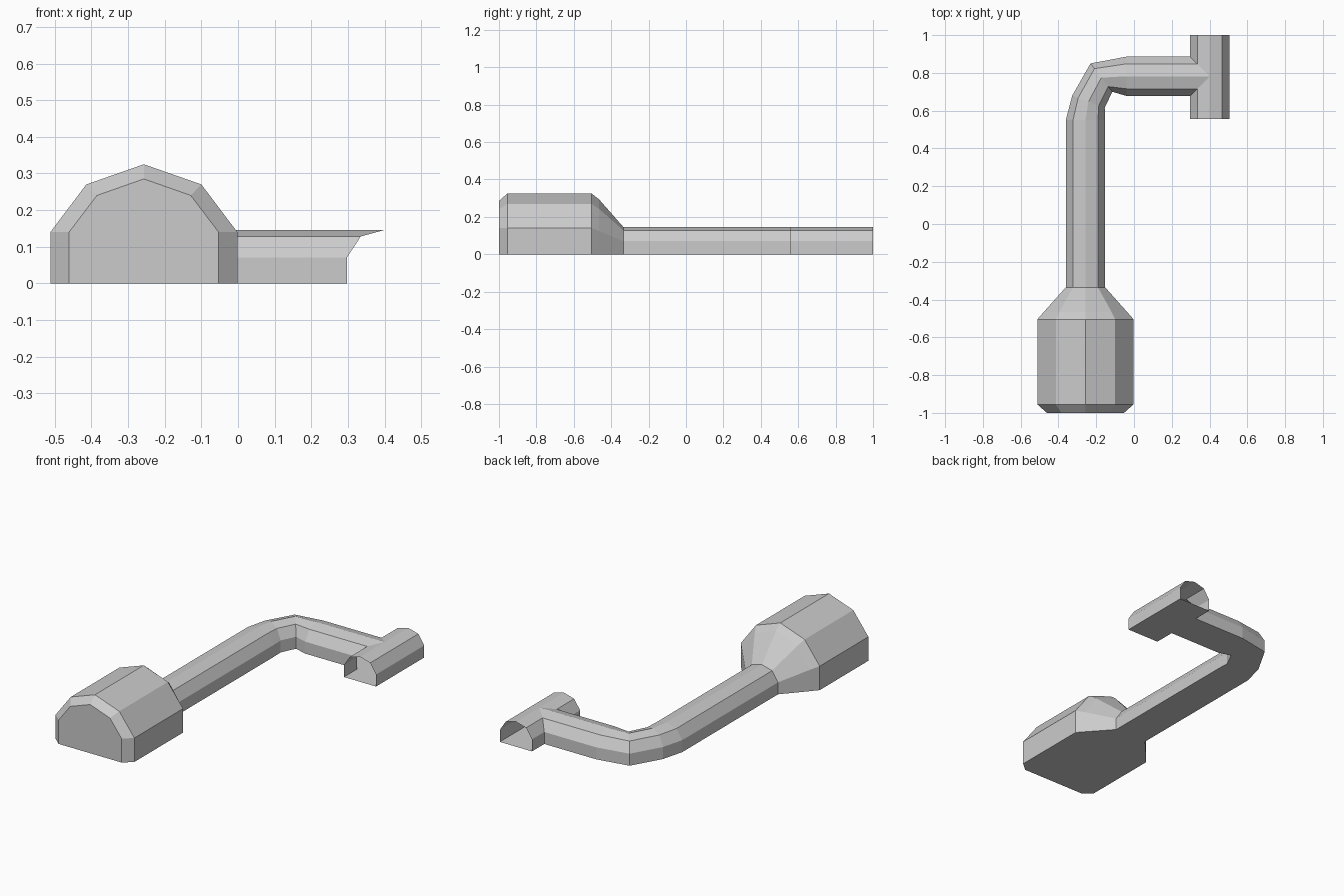
import bpy, bmesh

if "Cube" in bpy.data.objects:
    bpy.data.objects.remove(bpy.data.objects["Cube"])

CX = -0.257          # centre line of grip and long shaft
BX, BY = 0.401, 0.782  # centre of the cross bar

# Half-round profile: (offset from -1 to 1, height)
def arch(half, *steps):
    left = [(-half, 0.0)] + [(-d, z) for d, z in steps]
    return left + [(-d, z) for d, z in reversed(left) if d < 0]

TUBE = arch(0.104, (0.104, 0.07), (0.066, 0.128), (0, 0.146))

def build(name, lofts, caps=(), closed=True):
    """lofts: lists of rings, each ring a list of 3D points."""
    bm = bmesh.new()
    for rings in lofts:
        vs = [[bm.verts.new(p) for p in ring] for ring in rings]
        n = len(vs[0])
        for a, b in zip(vs, vs[1:]):
            for i in range(n if closed else n - 1):
                j = (i + 1) % n
                quad = [a[i], a[j], b[j], b[i]]
                bm.faces.new(quad)
        for c in caps:
            bm.faces.new(vs[c])
    bmesh.ops.remove_doubles(bm, verts=bm.verts, dist=0.0005)
    bmesh.ops.dissolve_degenerate(bm, edges=bm.edges, dist=0.0001)
    bmesh.ops.recalc_face_normals(bm, faces=bm.faces)
    me = bpy.data.meshes.new(name)
    bm.to_mesh(me)
    bm.free()
    ob = bpy.data.objects.new(name, me)
    bpy.context.collection.objects.link(ob)
    return ob

def across(y, prof):
    return [(CX + d, y, z) for d, z in prof]

# Grip: chamfered front, straight body, taper down to the shaft
front = arch(0.204, (0.204, 0.14), (0.128, 0.24), (0, 0.285))
body = arch(0.255, (0.255, 0.14), (0.157, 0.27), (0, 0.325))
taper = arch(0.220, (0.220, 0.125), (0.138, 0.243), (0, 0.294))
build("grip", [[across(-1.0, front), across(-0.955, body), across(-0.505, body),
                across(-0.465, taper), across(-0.335, TUBE)]], caps=(0,))

# Bent shaft: sections given by outer and inner corner in plan
def section(outer, inner):
    ring = []
    for d, z in TUBE:
        t = (d / 0.104 + 1) / 2
        ring.append((outer[0] + (inner[0] - outer[0]) * t,
                     outer[1] + (inner[1] - outer[1]) * t, z))
    return ring

shaft = [across(-0.335, TUBE),
         section((-0.361, 0.55), (-0.153, 0.55)),
         section((-0.327, 0.68), (-0.155, 0.615)),
         section((-0.23, 0.85), (-0.115, 0.70)),
         section((-0.04, BY + 0.104), (-0.04, BY - 0.104)),
         # mitred saddle where the shaft meets the cross bar
         [(BX - abs(d), BY - d, z) for d, z in TUBE]]
build("bent_shaft", [shaft])

# Cross bar: open ended, near side split around the shaft mitre
near, far = TUBE[:4], TUBE[3:]
y0, y1 = 0.555, 1.0
row = lambda prof, y: [(BX + d, y(d), z) for d, z in prof]
build("cross_bar", [
    [row(near, lambda d: y0), row(near, lambda d: BY + d)],
    [row(near, lambda d: BY - d), row(near, lambda d: y1)],
    [row(far, lambda d: y0), row(far, lambda d: BY), row(far, lambda d: y1)],
    [row((TUBE[0], TUBE[-1]), lambda d: y0), row((TUBE[0], TUBE[-1]), lambda d: BY - 0.104),
     row((TUBE[0], TUBE[-1]), lambda d: BY + 0.104), row((TUBE[0], TUBE[-1]), lambda d: y1)],
], closed=False)
